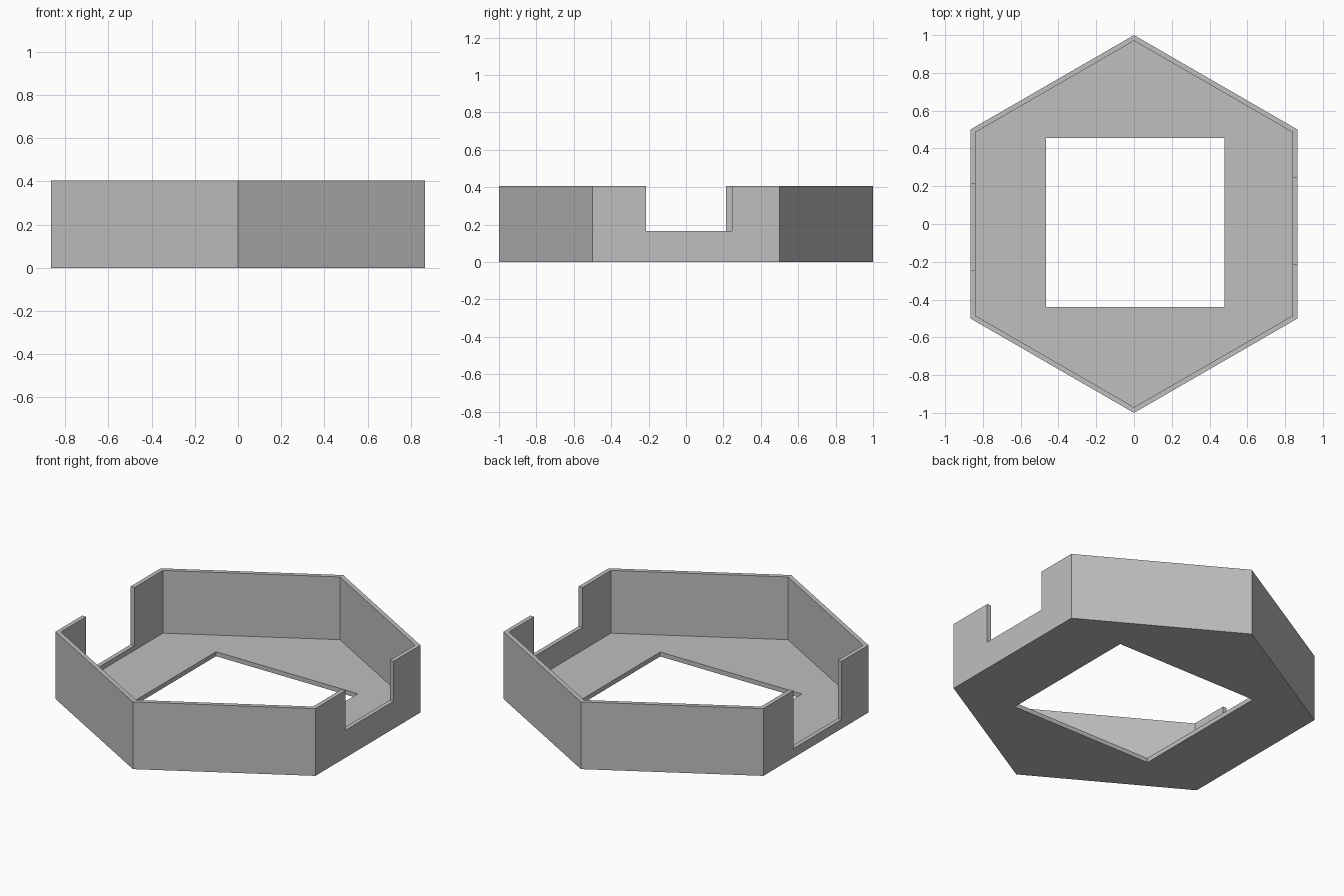
import bpy
import math

default = bpy.data.objects.get("Cube")
if default:
    bpy.data.objects.remove(default, do_unlink=True)

HEIGHT = 0.405
WALL = 0.026
FLOOR = 0.027
X_SIDE = math.cos(math.pi / 6)  # flat side distance of the unit hexagon

grey = bpy.data.materials.new("plain grey")
grey.use_nodes = True
colour = (0.52, 0.52, 0.52, 1)
grey.diffuse_color = colour
grey.node_tree.nodes["Principled BSDF"].inputs["Base Color"].default_value = colour


def prism(name, outline, z0, z1):
    """Upright prism over a counter-clockwise outline."""
    n = len(outline)
    verts = [(x, y, z) for z in (z0, z1) for x, y in outline]
    faces = [tuple(reversed(range(n))), tuple(range(n, 2 * n))]
    faces += [(i, (i + 1) % n, n + (i + 1) % n, n + i) for i in range(n)]
    mesh = bpy.data.meshes.new(name)
    mesh.from_pydata(verts, [], faces)
    mesh.materials.append(grey)
    obj = bpy.data.objects.new(name, mesh)
    bpy.context.collection.objects.link(obj)
    return obj


def hexagon(radius):
    angles = [math.radians(30 + 60 * i) for i in range(6)]
    return [(radius * math.cos(a), radius * math.sin(a)) for a in angles]


def rectangle(x0, x1, y0, y1):
    return [(x0, y0), (x1, y0), (x1, y1), (x0, y1)]


def cut(target, cutter):
    mod = target.modifiers.new("cut", "BOOLEAN")
    mod.operation = "DIFFERENCE"
    mod.solver = "EXACT"
    mod.object = cutter
    bpy.context.view_layer.objects.active = target
    bpy.ops.object.modifier_apply(modifier=mod.name)
    bpy.data.objects.remove(cutter, do_unlink=True)


# Hexagonal tray
tray = prism("hexagonal_tray", hexagon(1), 0, HEIGHT)

# Hollow interior above the thin floor
cut(tray, prism("interior", hexagon(1 - WALL / X_SIDE), FLOOR, 1))

# Rectangular opening through the floor
cut(tray, prism("floor_opening", rectangle(-0.465, 0.48, -0.44, 0.455), -1, 0.2))

# Notches in the two side walls: shallow on the left, deep on the right
cut(tray, prism("left_notch", rectangle(0.7, 1, -0.215, 0.245), 0.165, 1))
cut(tray, prism("right_notch", rectangle(-1, -0.7, -0.245, 0.215), 0.055, 1))
